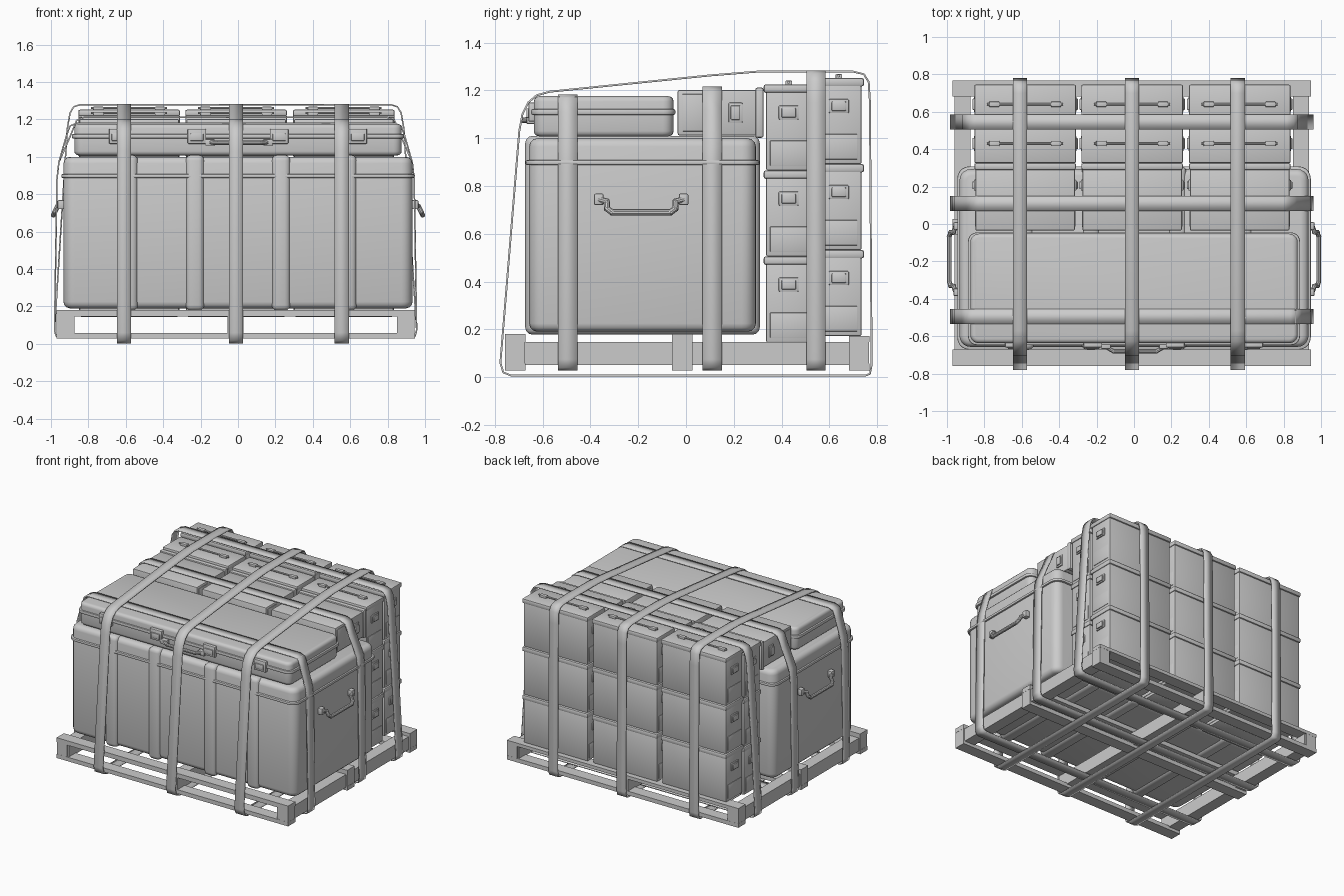
import bpy, bmesh, math
from mathutils import Vector, Matrix

if "Cube" in bpy.data.objects:
    bpy.data.objects.remove(bpy.data.objects["Cube"])


def box(bm, lo, hi, r=0.0, corner=0.0, seg=2):
    """Append a box; corner rounds the upright edges, r rounds the remaining sharp ones."""
    lo, hi = Vector(lo), Vector(hi)
    t = bmesh.new()
    bmesh.ops.create_cube(t, size=1)
    for v in t.verts:
        v.co = Vector(((hi[i] + lo[i]) / 2 + v.co[i] * (hi[i] - lo[i]) for i in range(3)))
    if corner:
        up = [e for e in t.edges if abs(e.verts[0].co.z - e.verts[1].co.z) > 1e-5]
        bmesh.ops.bevel(t, geom=up, offset=corner, segments=5, profile=0.5, affect='EDGES')
    if r:
        sharp = [e for e in t.edges if e.calc_face_angle(0) > math.radians(50)]
        bmesh.ops.bevel(t, geom=sharp, offset=r, segments=seg, profile=0.5, affect='EDGES')
    me = bpy.data.meshes.new("tmp")
    t.to_mesh(me)
    t.free()
    bm.from_mesh(me)
    bpy.data.meshes.remove(me)


def rod(bm, pts, r):
    """Append a round bar through the points."""
    pts = [Vector(p) for p in pts]
    for a, b in zip(pts, pts[1:]):
        d = b - a
        m = Matrix.Translation((a + b) / 2) @ d.to_track_quat('Z', 'Y').to_matrix().to_4x4()
        bmesh.ops.create_cone(bm, cap_ends=True, segments=10, radius1=r, radius2=r,
                              depth=d.length + r, matrix=m)


def finish(name, bm):
    me = bpy.data.meshes.new(name)
    bm.to_mesh(me)
    bm.free()
    return place(name, me)


def place(name, me, loc=(0, 0, 0), rot=(0, 0, 0)):
    ob = bpy.data.objects.new(name, me)
    ob.location, ob.rotation_euler = loc, rot
    bpy.context.collection.objects.link(ob)
    return ob


# Pallet: stringers along y, boards along x above and below, corner blocks
PX = -0.013
bm = bmesh.new()
for x in (-0.905, 0, 0.905):
    box(bm, (PX + x - 0.043, -0.75, 0.05), (PX + x + 0.043, 0.76, 0.147))
for y, top in ((-0.715, 0.18), (-0.015, 0.18), (0.725, 0.172)):
    box(bm, (PX - 0.958, y - 0.043, 0.147), (PX + 0.958, y + 0.043, top))
    box(bm, (PX - 0.958, y - 0.043, 0.028), (PX + 0.958, y + 0.043, 0.058))
    for x in (-0.915, 0, 0.915):
        box(bm, (PX + x - 0.042, y - 0.042, 0.05), (PX + x + 0.042, y + 0.042, 0.15))
finish("pallet", bm)

# Large transit case: body, lid rim, wrapping ribs
bm = bmesh.new()
box(bm, (-0.933, -0.657, 0.19), (0.933, 0.293, 1.0), 0.035, 0.06, 3)
box(bm, (-0.945, -0.672, 0.888), (0.945, 0.308, 0.908), 0.006, 0.065)
for x in (-0.585, -0.23, 0.23, 0.585):
    box(bm, (x - 0.05, -0.673, 0.178), (x + 0.05, 0.309, 1.01), 0.03, 0, 3)
finish("large_case", bm)

# Side handles of the large case
for s, side in ((1, "right"), (-1, "left")):
    bm = bmesh.new()
    for y in (-0.365, -0.01):
        xs = sorted((s * 0.925, s * 0.965))
        box(bm, (xs[0], y - 0.02, 0.72), (xs[1], y + 0.02, 0.768), 0.006)
    rod(bm, [(s * 0.955, -0.36, 0.742), (s * 0.965, -0.332, 0.735), (s * 0.98, -0.33, 0.705),
             (s * 0.987, -0.31, 0.69), (s * 0.987, -0.065, 0.69), (s * 0.98, -0.045, 0.705),
             (s * 0.965, -0.043, 0.735), (s * 0.955, -0.015, 0.742)], 0.013)
    finish("large_case_handle_" + side, bm)

# Flat case lying on top
bm = bmesh.new()
box(bm, (-0.875, -0.637, 1.008), (0.875, -0.052, 1.176), 0.022, 0.045, 3)
box(bm, (-0.888, -0.648, 1.098), (0.888, -0.045, 1.122), 0.006, 0.05)
finish("flat_case", bm)

# Latches and carry handle of the flat case
bm = bmesh.new()
for x in (-0.64, -0.22, 0.22, 0.64):
    box(bm, (x - 0.05, -0.66, 1.07), (x + 0.05, -0.63, 1.15), 0.006)
    box(bm, (x - 0.035, -0.668, 1.085), (x + 0.035, -0.65, 1.125), 0.004)
for x in (-0.15, 0.16):
    box(bm, (x - 0.025, -0.668, 1.06), (x + 0.025, -0.63, 1.095), 0.005)
rod(bm, [(-0.145, -0.66, 1.077), (-0.11, -0.68, 1.075), (0.12, -0.68, 1.075),
         (0.155, -0.66, 1.077)], 0.012)
finish("flat_case_latches", bm)


def can_mesh(handle):
    """Metal can, 0.36 tall, base at its origin."""
    bm = bmesh.new()
    box(bm, (-0.266, -0.095, 0), (0.266, 0.095, 0.345), 0.008)
    box(bm, (-0.272, -0.105, 0.325), (0.272, 0.105, 0.36), 0.009)
    for s in (1, -1):
        def end(x0, x1, y, z0, z1, r):
            a, b = sorted((s * x0, s * x1))
            box(bm, (a, -y, z0), (b, y, z1), r)
        end(0.26, 0.274, 0.042, 0.213, 0.272, 0.005)
        end(0.27, 0.282, 0.030, 0.222, 0.262, 0.004)
        end(0.26, 0.269, 0.078, 0.02, 0.125, 0.003)
    if handle:
        for x in (-0.165, 0.165):
            box(bm, (x - 0.028, -0.014, 0.355), (x + 0.028, 0.014, 0.376), 0.004)
        rod(bm, [(-0.2, 0, 0.369), (0.2, 0, 0.369)], 0.006)
    me = bpy.data.meshes.new("can")
    bm.to_mesh(me)
    bm.free()
    return me


# Stacked cans: three columns, two rows, three layers, plus one lying row
can, can_top = can_mesh(False), can_mesh(True)
for x in (-0.582, -0.01, 0.565):
    for y, base in ((0.43, 0.145), (0.64, 0.172)):
        for i in range(3):
            place("stacked_can", can_top if i == 2 else can, (x, y, base + i * 0.36))
    place("lying_can", can, (x, -0.035, 1.107), (-math.pi / 2, 0, 0))


def strap(name, loop, centre, width, along_y):
    """Closed flat ribbon through 2D loop points."""
    bm = bmesh.new()
    rings = []
    for o in (-width / 2, width / 2):
        c = centre + o
        rings.append([bm.verts.new((c, p, z) if along_y else (p, c, z)) for p, z in loop])
    n = len(loop)
    for i in range(n):
        j = (i + 1) % n
        bm.faces.new((rings[0][i], rings[0][j], rings[1][j], rings[1][i]))
    bmesh.ops.recalc_face_normals(bm, faces=bm.faces)
    ob = finish(name, bm)
    mod = ob.modifiers.new("thickness", 'SOLIDIFY')
    mod.thickness, mod.offset = 0.008, 0


# Long straps running front to back
loop = [(-0.73, 0.006), (-0.765, 0.02), (-0.777, 0.06), (-0.698, 1.03), (-0.685, 1.1),
        (-0.66, 1.15), (-0.625, 1.18), (-0.57, 1.195), (0.1, 1.263), (0.3, 1.279), (0.7, 1.279),
        (0.745, 1.268), (0.765, 1.235), (0.77, 1.15), (0.777, 0.05), (0.77, 0.014), (0.75, 0.006)]
for x in (-0.61, -0.01, 0.555):
    strap("lengthwise_strap", loop, x, 0.076, True)

# Cross straps running side to side, right half mirrored to the left
for y, half in ((-0.495, [(0.85, 1.18), (0.885, 1.165), (0.905, 1.11), (0.945, 0.97), (0.955, 0.88)]),
                (0.11, [(0.81, 1.212), (0.85, 1.195), (0.88, 1.12), (0.945, 0.97), (0.955, 0.88)]),
                (0.545, [(0.83, 1.279), (0.865, 1.268), (0.885, 1.235), (0.9, 1.15)])):
    half = half + [(0.968, 0.075), (0.96, 0.042), (0.935, 0.032)]
    pts = [(PX + p, z) for p, z in half] + [(PX - p, z) for p, z in reversed(half)]
    strap("cross_strap", pts, y, 0.08, False)

# Smooth rounded edges, keep corners sharp
bpy.ops.object.select_all(action='SELECT')
bpy.context.view_layer.objects.active = bpy.context.collection.objects[0]
bpy.ops.object.shade_smooth_by_angle(angle=math.radians(35))
